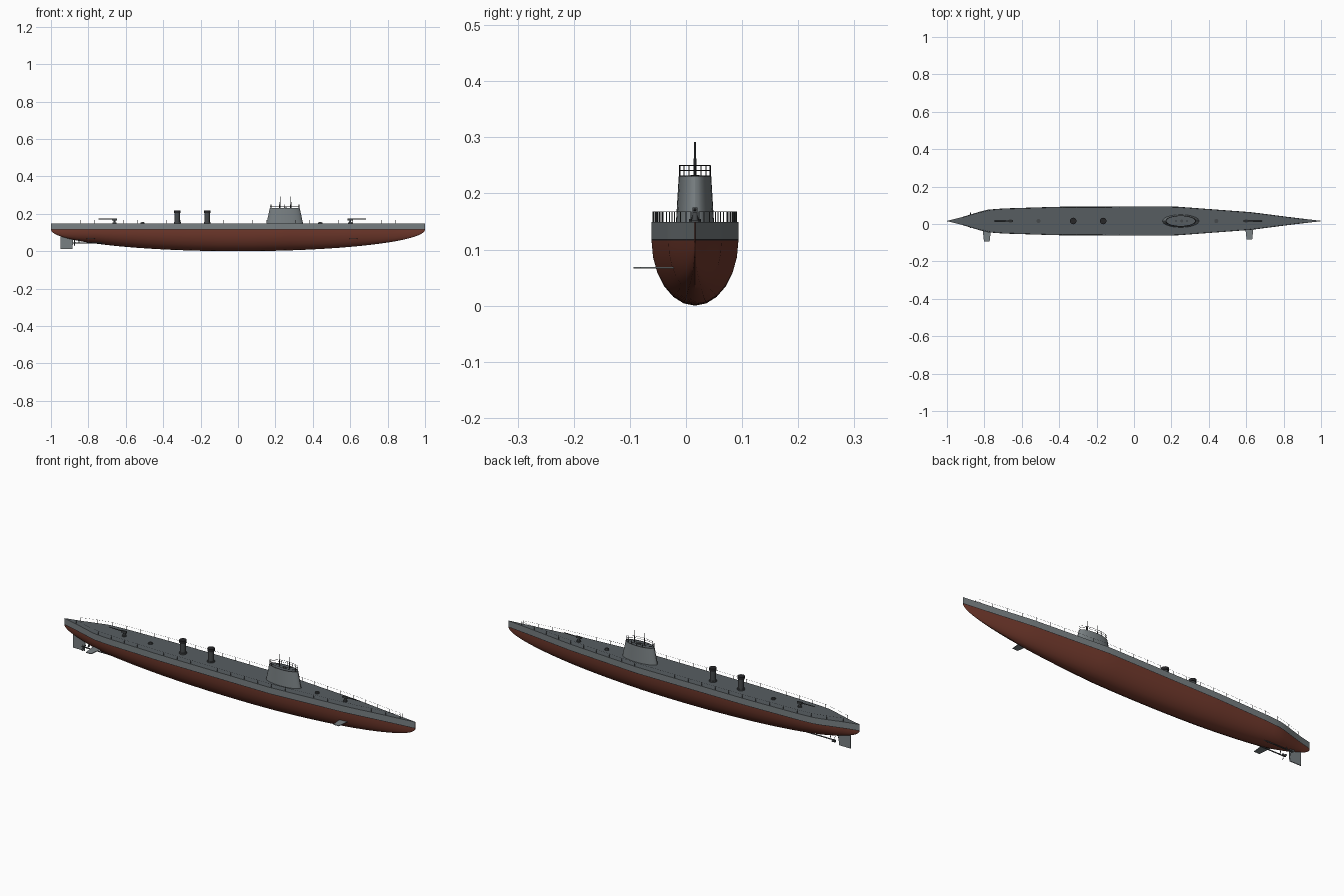
import bpy, bmesh, math
from mathutils import Vector, Matrix

if "Cube" in bpy.data.objects:
    bpy.data.objects.remove(bpy.data.objects["Cube"])

CY, DECK = 0.016, 0.149           # hull centreline and deck height

def mat(name, c):
    m = bpy.data.materials.new(name)
    m.diffuse_color = (*c, 1)
    m.use_nodes = True
    m.node_tree.nodes["Principled BSDF"].inputs["Base Color"].default_value = m.diffuse_color
    return m

RED = mat("red_hull_paint", (0.17, 0.042, 0.026))
GREY = mat("side_grey", (0.19, 0.215, 0.225))
DARK = mat("deck_grey", (0.095, 0.11, 0.12))
BLACK = mat("black_stripe", (0.02, 0.02, 0.022))
STEEL = mat("gun_steel", (0.06, 0.066, 0.07))

def finish(name, bm, mats, smooth=True):
    bmesh.ops.recalc_face_normals(bm, faces=bm.faces)
    me = bpy.data.meshes.new(name)
    bm.to_mesh(me)
    bm.free()
    ob = bpy.data.objects.new(name, me)
    bpy.context.collection.objects.link(ob)
    for m in mats:
        me.materials.append(m)
    if smooth:
        bpy.context.view_layer.objects.active = ob
        ob.select_set(True)
        bpy.ops.object.shade_smooth_by_angle(angle=math.radians(30))
        ob.select_set(False)
    return ob

def rod(bm, a, b, r, r2=None, seg=12):
    a, b = Vector(a), Vector(b)
    d = b - a
    M = Matrix.Translation((a + b) / 2) @ d.to_track_quat('Z', 'Y').to_matrix().to_4x4()
    bmesh.ops.create_cone(bm, cap_ends=True, segments=seg, radius1=r,
                          radius2=r if r2 is None else r2, depth=d.length, matrix=M)

def box(bm, c, s):
    M = Matrix.Translation(c) @ Matrix.Diagonal((*s, 1))
    bmesh.ops.create_cube(bm, size=1, matrix=M)

def loft(bm, rings):
    vs = [[bm.verts.new(p) for p in r] for r in rings]
    n = len(vs[0])
    for a, b in zip(vs, vs[1:]):
        for j in range(n):
            bm.faces.new((a[j], a[(j + 1) % n], b[(j + 1) % n], b[j]))
    bm.faces.new(vs[0])
    bm.faces.new(vs[-1])

def prism(bm, pts, offset):
    loft(bm, [pts, [Vector(p) + Vector(offset) for p in pts]])

# Hull: elliptical lower sections under a straight grey casing
PLAN = [(-1, .001), (-.93, .018), (-.79, .06), (-.7, .067), (-.4, .0765),
        (.22, .0775), (.63, .047), (.83, .021), (1, .001)]

def half(x):
    for (a, u), (b, v) in zip(PLAN, PLAN[1:]):
        if x <= b:
            return u + (v - u) * (x - a) / (b - a)
    return PLAN[-1][1]

bm = bmesh.new()
rings = []
for i in range(57):
    x = -math.cos(math.pi * i / 56)
    w, d = half(x), max(.004, .116 * math.sqrt(max(0, 1 - x * x)))
    r = [(x, CY + w, DECK), (x, CY + w, .119)]
    r += [(x, CY + w * math.cos(math.pi * k / 12), .116 - d * math.sin(math.pi * k / 12))
          for k in range(13)]
    r += [(x, CY - w, .119), (x, CY - w, DECK)]
    rings.append(r)
loft(bm, rings)
for f in bm.faces:
    z, zs = f.calc_center_median().z, [v.co.z for v in f.verts]
    if min(zs) > .14:
        f.material_index = 2
    elif min(zs) > .1185:
        f.material_index = 1
    elif z > .1165 and len(zs) == 4:
        f.material_index = 3
finish("hull", bm, [RED, GREY, DARK, BLACK])

# Conning tower: tapered oval with dark floor
def oval(cx, a, b, z, n=32):
    return [(cx + a * math.cos(2 * math.pi * k / n), CY + b * math.sin(2 * math.pi * k / n), z)
            for k in range(n)]

bm = bmesh.new()
loft(bm, [oval(.25, .098, .034, DECK - .002), oval(.25, .08, .029, .23)])
for f in bm.faces:
    f.material_index = int(len(f.verts) > 4)
finish("conning_tower", bm, [GREY, DARK])

# Tower rim and railing
bm = bmesh.new()
for z, r in ((.23, .0016), (.241, .0006), (.25, .0007)):
    p = oval(.25, .078, .0275, z)
    for a, b in zip(p, p[1:] + p[:1]):
        rod(bm, a, b, r, seg=6)
for x, y, z in oval(.25, .078, .0275, .25, 16):
    rod(bm, (x, y, .229), (x, y, z), .0007, seg=6)
finish("tower_railing", bm, [BLACK])

# Periscopes and tower hatch
bm = bmesh.new()
for x in (.225, .283):
    rod(bm, (x, CY, .228), (x, CY, .262), .0025)
    rod(bm, (x, CY, .26), (x, CY, .292), .0014)
finish("periscopes", bm, [STEEL])
bm = bmesh.new()
rod(bm, (.255, CY, .229), (.255, CY, .233), .008, seg=16)
finish("tower_hatch", bm, [STEEL])

# Twin exhaust stacks
for i, x in enumerate((-.165, -.325)):
    bm = bmesh.new()
    rod(bm, (x, CY, DECK - .002), (x, CY, .156), .018, seg=20)
    rod(bm, (x, CY, .155), (x, CY, .208), .0145, seg=20)
    finish(f"stack_{i}", bm, [STEEL])
    bm = bmesh.new()
    rod(bm, (x, CY, .205), (x, CY, .219), .0175, seg=20)
    finish(f"stack_cap_{i}", bm, [BLACK])

# Deck guns, fore pointing ahead and aft pointing astern
for name, x, s in (("fore_gun", .6, 1), ("aft_gun", -.66, -1)):
    bm = bmesh.new()
    rod(bm, (x, CY, DECK - .002), (x, CY, .153), .011, seg=16)
    rod(bm, (x, CY, .152), (x, CY, .168), .006, .004)
    box(bm, (x, CY, .17), (.028, .009, .009))
    rod(bm, (x, CY, .171), (x + s * .085, CY, .172), .0027, .0017)
    finish(name, bm, [STEEL])

# Deck hatches
for i, x in enumerate((-.51, .44)):
    bm = bmesh.new()
    rod(bm, (x, CY, DECK - .002), (x, CY, .154), .011, seg=20)
    rod(bm, (x, CY, .153), (x, CY, .157), .007, seg=20)
    finish(f"deck_hatch_{i}", bm, [STEEL])

# Deck railings: posts and a thin wire on both sides
bm = bmesh.new()
xs = [-.92 + 1.84 * i / 24 for i in range(25)]
for s in (-1, 1):
    pts = [Vector((x, CY + s * max(.001, half(x) - .003), .168)) for x in xs]
    for p in pts:
        rod(bm, (p.x, p.y, DECK - .001), p, .0009, seg=6)
    for a, b in zip(pts, pts[1:]):
        rod(bm, a - Vector((0, 0, .001)), b - Vector((0, 0, .001)), .0004, seg=4)
finish("deck_railing", bm, [STEEL])

# Rudder
bm = bmesh.new()
prism(bm, [(-.95, CY - .002, .012), (-.885, CY - .002, .012), (-.88, CY - .002, .085),
           (-.95, CY - .002, .095)], (0, .004, 0))
finish("rudder", bm, [GREY], False)

# Diving planes on the near side
for name, x, y0, y1 in (("stern_plane", -.787, -.022, -.094), ("bow_plane", .617, -.012, -.082)):
    bm = bmesh.new()
    prism(bm, [(x - .023, y0, .066), (x + .023, y0, .066), (x + .015, y1, .066),
               (x - .015, y1, .066)], (0, 0, .003))
    finish(name, bm, [GREY], False)

# Twin propeller shafts, struts and three-bladed propellers
for i, s in enumerate((-1, 1)):
    y = CY + s * .026
    bm = bmesh.new()
    rod(bm, (-.68, y, .045), (-.88, y, .045), .0028)
    rod(bm, (-.85, y, .045), (-.85, CY + s * .008, .085), .0018, seg=8)
    finish(f"propeller_shaft_{i}", bm, [STEEL])
    bm = bmesh.new()
    rod(bm, (-.868, y, .045), (-.884, y, .045), .0045, .002)
    for k in range(3):
        M = (Matrix.Translation((-.874, y, .045)) @ Matrix.Rotation(k * 2 * math.pi / 3 + .5, 4, 'X')
             @ Matrix.Translation((0, 0, .011)) @ Matrix.Rotation(.6, 4, 'Z')
             @ Matrix.Diagonal((.0012, .0055, .009, 1)))
        bmesh.ops.create_uvsphere(bm, u_segments=12, v_segments=8, radius=1, matrix=M)
    finish(f"propeller_{i}", bm, [STEEL])
